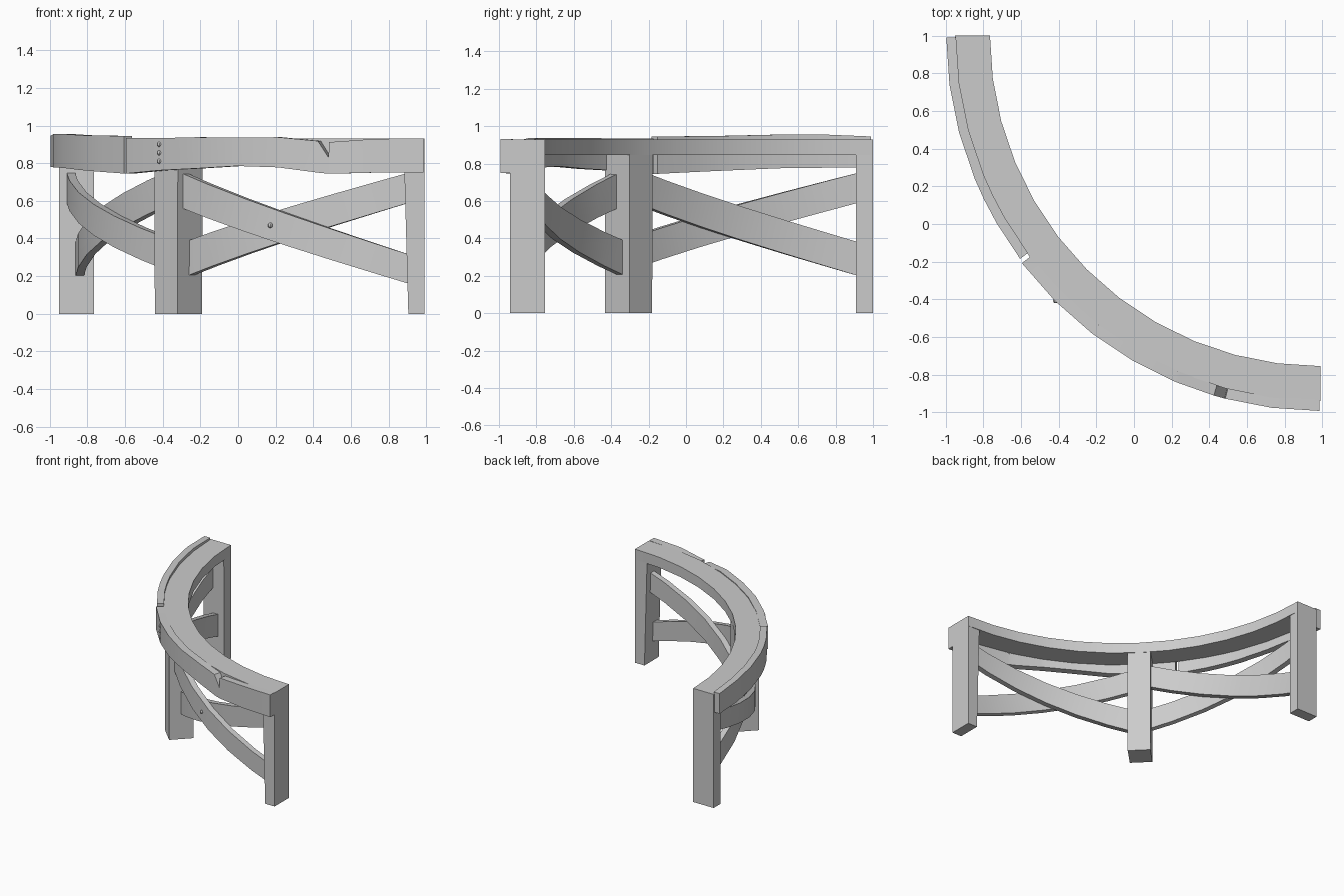
import bpy, bmesh, math
from mathutils import Vector

if "Cube" in bpy.data.objects:
    bpy.data.objects.remove(bpy.data.objects["Cube"])

CX, CY = 0.99, 1.0      # centre of the quarter circle
STEP = 7.5              # degrees per facet


def polar(t, r, z):
    a = math.radians(t)
    return Vector((CX - r * math.cos(a), CY - r * math.sin(a), z))


def finish(name, bm):
    bmesh.ops.recalc_face_normals(bm, faces=bm.faces)
    me = bpy.data.meshes.new(name)
    bm.to_mesh(me)
    bm.free()
    ob = bpy.data.objects.new(name, me)
    bpy.context.collection.objects.link(ob)
    bpy.context.view_layer.objects.active = ob
    bpy.ops.object.select_all(action='DESELECT')
    ob.select_set(True)
    bpy.ops.object.shade_smooth_by_angle(angle=math.radians(25))
    return ob


def loft(name, rings):
    """Join a list of four-corner rings into a closed solid."""
    bm = bmesh.new()
    vs = [[bm.verts.new(p) for p in ring] for ring in rings]
    for a, b in zip(vs, vs[1:]):
        for i in range(4):
            j = (i + 1) % 4
            bm.faces.new((a[i], a[j], b[j], b[i]))
    bm.faces.new(vs[0])
    bm.faces.new(vs[-1])
    return finish(name, bm)


def arc_board(name, r0, r1, keys):
    """Curved board; keys are (angle, low z, high z), split at each facet."""
    ts = {k[0] for k in keys}
    ts |= {i * STEP for i in range(13) if keys[0][0] < i * STEP < keys[-1][0]}
    rings = []
    for t in sorted(ts):
        for a, b in zip(keys, keys[1:]):
            if a[0] <= t <= b[0]:
                f = (t - a[0]) / (b[0] - a[0])
                lo, hi = (a[k] + f * (b[k] - a[k]) for k in (1, 2))
                break
        rings.append([polar(t, r0, lo), polar(t, r1, lo), polar(t, r1, hi), polar(t, r0, hi)])
    return loft(name, rings)


def leg(name, t, bottom, top):
    """Post spanning tangential offsets given at the bottom and the top."""
    a = math.radians(t)
    tan = Vector((math.sin(a), -math.cos(a), 0))
    rings = []
    for z, (s0, s1) in ((0, bottom), (0.9, top)):
        rings.append([polar(t, r, z) + tan * s
                      for r, s in ((1.755, s0), (1.94, s0), (1.94, s1), (1.755, s1))])
    return loft(name, rings)


# Top rail
arc_board("top_rail", 1.755, 1.94, [(0, 0.845, 0.93), (90, 0.845, 0.93)])

# Legs
leg("left_leg", 0, (0, 0.09), (0, 0.092))
leg("middle_leg", 45, (-0.085, 0.085), (-0.088, 0.088))
leg("right_leg", 90, (-0.085, 0), (-0.11, 0))

# Crossed braces, two per bay
for side, t0, outer, inner in (
        ("left", 2.5, (0.59, 0.75, 0.24, 0.41), (0.20, 0.38, 0.58, 0.76)),
        ("right", 47, (0.565, 0.75, 0.16, 0.315), (0.20, 0.385, 0.59, 0.75))):
    for layer, r0, z in (("outer", 1.857, outer), ("inner", 1.81, inner)):
        arc_board(f"{side}_{layer}_brace", r0, r0 + 0.045,
                  [(t0, z[0], z[1]), (t0 + 40.5, z[2], z[3])])

# Uneven outer boards, with a split in the longer one
arc_board("left_outer_board", 1.935, 1.987, [
    (0.3, 0.78, 0.945), (7.5, 0.778, 0.955), (15, 0.775, 0.955),
    (26, 0.76, 0.947), (36.6, 0.745, 0.945)])
arc_board("right_outer_board", 1.935, 1.993, [
    (37.3, 0.745, 0.933), (45, 0.762, 0.933), (52.5, 0.772, 0.938),
    (60, 0.785, 0.936), (67, 0.778, 0.938), (73.5, 0.75, 0.918),
    (75.2, 0.744, 0.83), (75.3, 0.744, 0.912), (82.5, 0.75, 0.929),
    (89.9, 0.75, 0.932)])

# Nail heads
for i, (t, r, z) in enumerate(((45, 1.99, 0.9), (45, 1.99, 0.81),
                               (45, 1.99, 0.855), (64.5, 1.9, 0.47))):
    bm = bmesh.new()
    bmesh.ops.create_uvsphere(bm, u_segments=8, v_segments=6, radius=0.014)
    bmesh.ops.translate(bm, verts=bm.verts, vec=polar(t, r, z))
    finish(f"nail_{i + 1}", bm)
